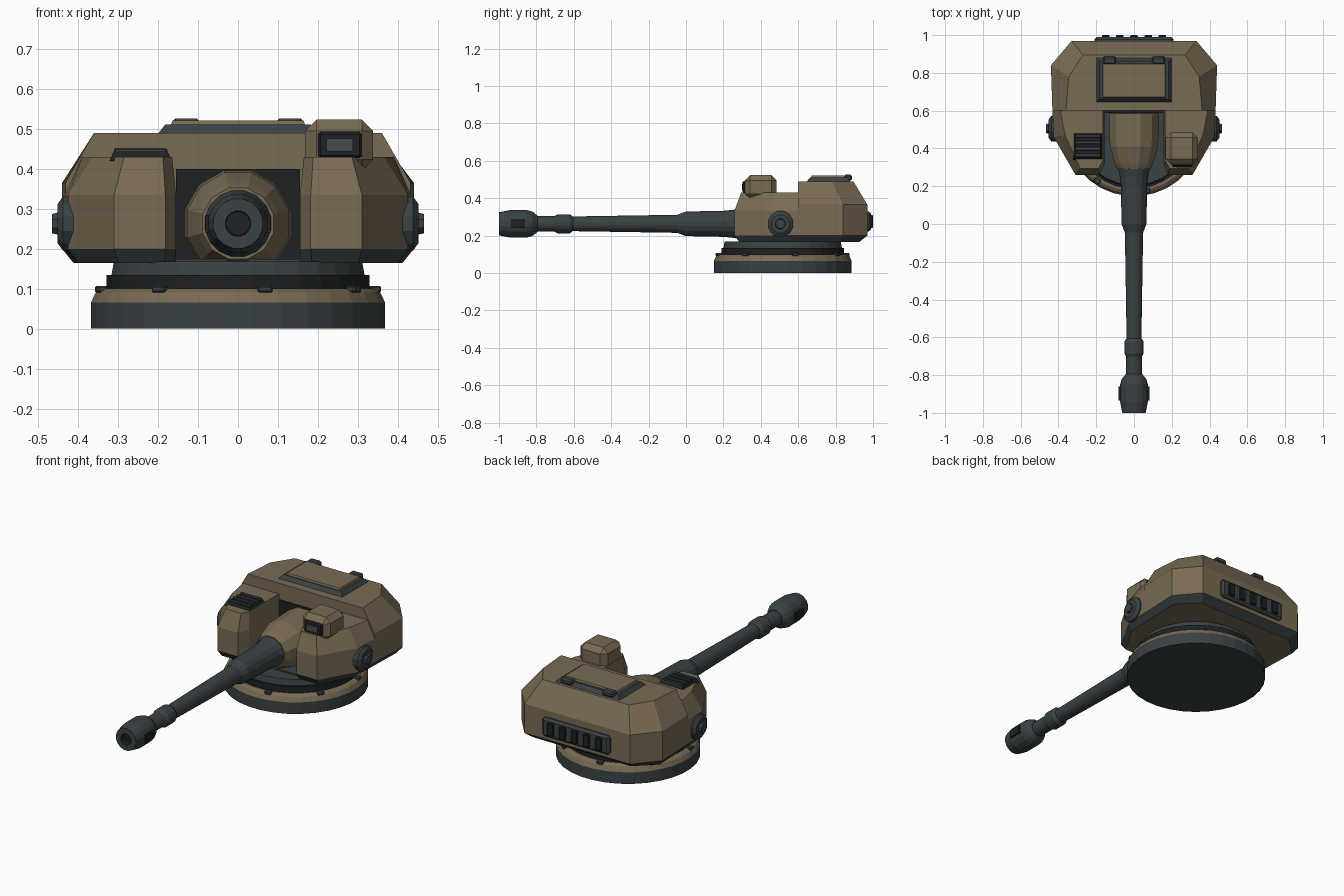
import bpy, bmesh, math
from mathutils import Matrix, Vector

if "Cube" in bpy.data.objects:
    bpy.data.objects.remove(bpy.data.objects["Cube"])


def material(name, rgb):
    m = bpy.data.materials.new(name)
    m.diffuse_color = (*rgb, 1)
    m.use_nodes = True
    m.node_tree.nodes["Principled BSDF"].inputs["Base Color"].default_value = m.diffuse_color
    return m


TAN = material("tan armour", (0.19, 0.147, 0.089))
STEEL = material("dark steel", (0.042, 0.054, 0.057))
BLACK = material("black", (0.013, 0.015, 0.016))
GLASS = material("lens glass", (0.055, 0.07, 0.075))


def finish(bm, name, mats, rule=None):
    """Turn a bmesh into an object; rule picks a material slot per face."""
    bmesh.ops.recalc_face_normals(bm, faces=bm.faces)
    if rule:
        for f in bm.faces:
            f.material_index = rule(f.calc_center_median())
    me = bpy.data.meshes.new(name)
    bm.to_mesh(me)
    bm.free()
    for m in mats:
        me.materials.append(m)
    ob = bpy.data.objects.new(name, me)
    bpy.context.collection.objects.link(ob)
    return ob


def loft(name, rings, mats, rule=None):
    """Skin between equal-length rings of points and cap both ends."""
    bm = bmesh.new()
    vr = [[bm.verts.new(p) for p in ring] for ring in rings]
    n = len(rings[0])
    for a, b in zip(vr, vr[1:]):
        for i in range(n):
            j = (i + 1) % n
            bm.faces.new((a[i], a[j], b[j], b[i]))
    bm.faces.new(vr[0][::-1])
    bm.faces.new(vr[-1])
    return finish(bm, name, mats, rule)


def lathe(name, profile, axis, centre, segs, mats, rule=None):
    """Loft circles; profile is (distance along axis, radius)."""
    rings = []
    for t, r in profile:
        ring = []
        for k in range(segs):
            a = 2 * math.pi * (k + 0.5) / segs
            u, v = r * math.cos(a), r * math.sin(a)
            p = {'x': (t, u, v), 'y': (u, t, v), 'z': (u, v, t)}[axis]
            ring.append(Vector(p) + Vector(centre))
        rings.append(ring)
    return loft(name, rings, mats, rule)


def box(name, lo, hi, mat, bevel=0.0, turn=0.0):
    c = (Vector(lo) + Vector(hi)) / 2
    s = Vector(hi) - Vector(lo)
    bm = bmesh.new()
    bmesh.ops.create_cube(bm, size=1)
    bmesh.ops.scale(bm, vec=s, verts=bm.verts)
    if bevel:
        bmesh.ops.bevel(bm, geom=bm.edges[:], offset=bevel, segments=1, affect='EDGES')
    bmesh.ops.transform(bm, matrix=Matrix.Translation(c) @ Matrix.Rotation(turn, 4, 'Z'),
                        verts=bm.verts)
    return finish(bm, name, [mat])


def plate(name, x, y, z0, z1, inset, mat):
    """Raised plate with sloped edges."""
    def rect(d, z):
        return [(x[0] + d, y[0] + d, z), (x[1] - d, y[0] + d, z),
                (x[1] - d, y[1] - d, z), (x[0] + d, y[1] - d, z)]
    return loft(name, [rect(0, z0), rect(inset, z1)], [mat])


CY, AXIS = 0.517, 0.263   # turret ring centre, gun axis height

# Turret ring
ring_c = (0, CY, 0)
lathe("base_ring", [(0, 0.37), (0.065, 0.37)], 'z', ring_c, 32, [STEEL])
lathe("ring_armour", [(0.065, 0.37), (0.09, 0.358), (0.1, 0.343)], 'z', ring_c, 32, [TAN])
lathe("bearing", [(0.1, 0.33), (0.135, 0.33)], 'z', ring_c, 32, [BLACK])
lathe("turret_collar", [(0.135, 0.318), (0.168, 0.312)], 'z', ring_c, 32, [STEEL])
for k in range(8):
    a = math.radians(11 + 45 * k)
    x, y = 0.348 * math.sin(a), CY - 0.348 * math.cos(a)
    box("ring_bolt", (x - 0.018, y - 0.014, 0.09), (x + 0.018, y + 0.014, 0.107), STEEL, 0.004, a)


# Armoured hull, with a dark skirt
def skirt(c):
    return 1 if 0.17 < c.z < 0.199 else 0


def hull_ring(z, *half):
    return [(x, y, z) for x, y in half] + [(-x, y, z) for x, y in reversed(half)]


wide = ((0.432, 0.6), (0.44, 0.84), (0.33, 0.97))
loft("rear_hull", [
    hull_ring(0.165, (0.405, 0.6), (0.412, 0.825), (0.305, 0.925)),
    hull_ring(0.2, *wide), hull_ring(0.365, *wide),
    hull_ring(0.49, (0.36, 0.6), (0.345, 0.78), (0.27, 0.895))], [TAN, STEEL], skirt)

cheek = [(0.155, 0.6), (0.155, 0.32), (0.182, 0.26), (0.31, 0.26), (0.425, 0.46), (0.432, 0.6)]
cheek_low = [(0.155, 0.6), (0.155, 0.33), (0.185, 0.285), (0.3, 0.285), (0.4, 0.46), (0.405, 0.6)]
cheek_top = [(0.165, 0.6), (0.165, 0.335), (0.188, 0.295), (0.285, 0.295), (0.365, 0.47), (0.39, 0.6)]
for s, side in ((-1, "left"), (1, "right")):
    rings = [[(s * x, y, z) for x, y in pts] for pts, z in
             ((cheek_low, 0.165), (cheek, 0.2), (cheek, 0.335), (cheek_top, 0.43))]
    loft(side + "_cheek", rings, [TAN, STEEL], skirt)
    # Side pivot covers
    lathe(side + "_pivot", [(s * 0.4, 0.07), (s * 0.438, 0.07), (s * 0.452, 0.05)],
          'x', (0, 0.505, AXIS), 12, [STEEL])
    lathe(side + "_pivot_cap", [(s * 0.45, 0.03), (s * 0.466, 0.026)],
          'x', (0, 0.505, AXIS), 8, [STEEL])
box("gun_well_floor", (-0.157, 0.3, 0.16), (0.157, 0.605, 0.175), STEEL)
box("gun_well_back", (-0.155, 0.588, 0.165), (0.155, 0.602, 0.4), BLACK)

# Mantlet and gun
gun_c = (0, 0, AXIS)
lathe("mantlet", [(0.29, 0.092), (0.32, 0.105), (0.41, 0.132), (0.585, 0.137)],
      'y', gun_c, 12, [TAN])
lathe("gun_sleeve", [(0.31, 0.088), (0.25, 0.076), (0.2, 0.071), (0, 0.067), (-0.045, 0.05)],
      'y', gun_c, 16, [STEEL])
lathe("barrel", [(0, 0.05), (-0.605, 0.04), (-0.622, 0.052), (-0.685, 0.052), (-0.705, 0.042),
                 (-0.81, 0.042)], 'y', gun_c, 16, [STEEL])
lathe("muzzle_brake", [(-0.795, 0.045), (-0.82, 0.066), (-0.85, 0.075), (-0.94, 0.075),
                       (-1.0, 0.063), (-1.0, 0.032), (-0.97, 0.03)], 'y', gun_c, 16,
      [STEEL, BLACK], lambda c: 1 if abs(c.x) < 0.031 and abs(c.z - AXIS) < 0.031
      and -0.99 < c.y < -0.96 else 0)
for s in (-1, 1):
    box("muzzle_port", (s * 0.076 - 0.005, -0.935, 0.241), (s * 0.076 + 0.005, -0.86, 0.285), BLACK)

# Roof hatch
plate("hatch_frame", (-0.2, 0.2), (0.645, 0.88), 0.488, 0.511, 0.018, STEEL)
plate("hatch_lid", (-0.168, 0.168), (0.668, 0.85), 0.51, 0.521, 0.004, TAN)
for s in (-1, 1):
    box("hatch_hinge", (s * 0.13 - 0.035, 0.845, 0.495), (s * 0.13 + 0.035, 0.888, 0.526), STEEL, 0.008)

# Sight housing on the right cheek
box("sight_housing", (0.168, 0.315, 0.395), (0.338, 0.485, 0.523), TAN, 0.028)
box("sight_frame", (0.2, 0.303, 0.427), (0.31, 0.325, 0.492), BLACK, 0.006)
box("sight_lens", (0.222, 0.299, 0.444), (0.288, 0.306, 0.476), GLASS)

# Engine grille on the left cheek
plate("grille_frame", (-0.322, -0.165), (0.34, 0.485), 0.42, 0.445, 0.012, BLACK)
for k in range(4):
    y = 0.355 + k * 0.034
    box("grille_slat", (-0.31, y, 0.438), (-0.177, y + 0.018, 0.452), STEEL, 0.003)

# Rear vent
box("vent_frame", (-0.21, 0.955, 0.222), (0.21, 0.99, 0.328), STEEL, 0.012)
for k in range(-2, 3):
    box("vent_slot", (k * 0.075 - 0.02, 0.98, 0.24), (k * 0.075 + 0.02, 1.0, 0.31), BLACK, 0.004)
